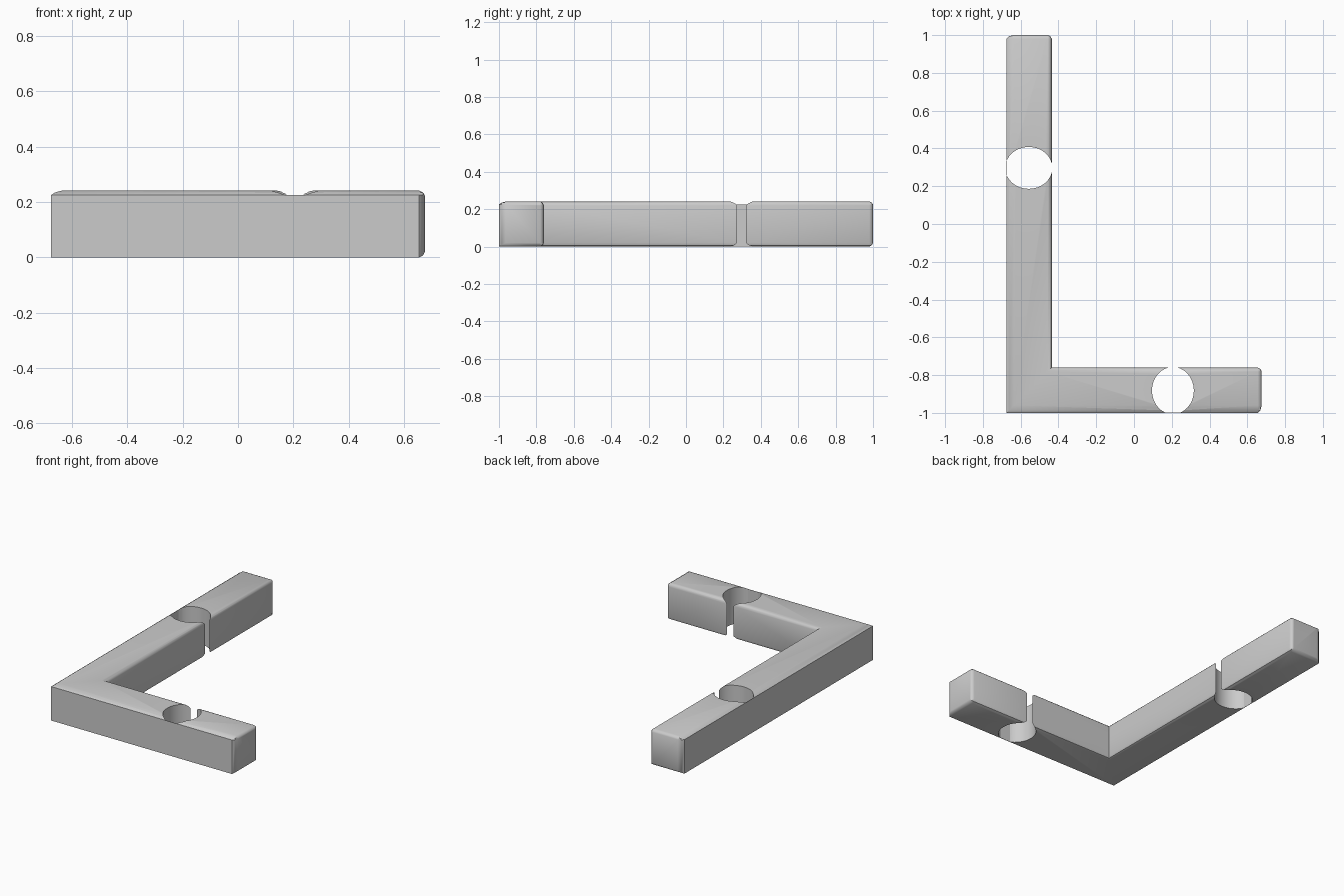
import bpy, bmesh
from mathutils import Matrix, Vector

if "Cube" in bpy.data.objects:
    bpy.data.objects.remove(bpy.data.objects["Cube"], do_unlink=True)

X, Y, W, H = 0.675, 1.0, 0.24, 0.242

grey = bpy.data.materials.new("plain grey")
grey.use_nodes = True
grey.diffuse_color = (0.6, 0.6, 0.6, 1)
grey.node_tree.nodes["Principled BSDF"].inputs["Base Color"].default_value = (0.6, 0.6, 0.6, 1)


def add_object(name, bm):
    bmesh.ops.recalc_face_normals(bm, faces=bm.faces[:])
    mesh = bpy.data.meshes.new(name)
    bm.to_mesh(mesh)
    bm.free()
    mesh.materials.append(grey)
    obj = bpy.data.objects.new(name, mesh)
    bpy.context.collection.objects.link(obj)
    return obj


# Cross-section: distance from the flat outer wall, height
section = [(0, 0), (0, 0.226), (0.014, 0.235), (0.04, H), (0.218, H), (0.228, 0.239),
           (0.236, 0.231), (W, 0.22), (W, 0.02), (0.234, 0.006), (0.22, 0)]


def shrunk(k):
    """Section drawn in towards its middle for the rounded ends."""
    return [(min(max(u, 0.035 * k), W - 0.018 * k),
             min(max(z, 0.02 * k), H - 0.018 * k)) for u, z in section]


# L-shaped beam: swept section with a mitred corner and rounded ends
end_steps = [(0, 1), (0.006, 0.4), (0.02, 0)]
rings = [[(-X + u, Y - t, z) for u, z in shrunk(k)] for t, k in end_steps]
rings.append([(-X + u, -Y + u, z) for u, z in section])
rings += [[(X - t, -Y + u, z) for u, z in shrunk(k)] for t, k in reversed(end_steps)]
bm = bmesh.new()
loops = [[bm.verts.new(p) for p in ring] for ring in rings]
n = len(section)
for a, b in zip(loops, loops[1:]):
    for i in range(n):
        j = (i + 1) % n
        bm.faces.new((a[i], a[j], b[j], b[i]))
bm.faces.new(loops[0])
bm.faces.new(loops[-1])
bmesh.ops.remove_doubles(bm, verts=bm.verts[:], dist=0.0005)
beam = add_object("corner_beam", bm)

# Oval holes, slightly wider than the beam, so they open on the inner side
for name, centre, size in (("long_arm_hole", (-0.557, 0.297), (0.125, 0.111)),
                           ("short_arm_hole", (0.206, -0.882), (0.111, 0.125))):
    bm = bmesh.new()
    bmesh.ops.create_cone(bm, cap_ends=True, segments=32, radius1=1, radius2=1, depth=1,
                          matrix=Matrix.Translation((*centre, H / 2)) @ Matrix.Diagonal((*size, 1, 1)))
    cutter = add_object(name + "_cutter", bm)
    cutter.hide_render = True
    cutter.hide_set(True)
    mod = beam.modifiers.new(name, "BOOLEAN")
    mod.operation, mod.solver, mod.object = "DIFFERENCE", "EXACT", cutter

# Bake the cuts and drop the cutters
bpy.context.view_layer.update()
evaluated = beam.evaluated_get(bpy.context.evaluated_depsgraph_get())
beam_mesh = bpy.data.meshes.new_from_object(evaluated)
beam.modifiers.clear()
beam.data = beam_mesh
beam_mesh.materials.clear()
beam_mesh.materials.append(grey)
for p in beam_mesh.polygons:
    p.material_index = 0
for obj in [o for o in bpy.data.objects if o.name.endswith("_cutter")]:
    bpy.data.objects.remove(obj, do_unlink=True)

# Thin skins that keep the outer walls closed across the holes
for name, centre, size in (("long_arm_skin", (-X + 0.001, 0.297), (0.002, 0.075)),
                           ("short_arm_skin", (0.206, -Y + 0.001), (0.075, 0.002))):
    bm = bmesh.new()
    bmesh.ops.create_cube(bm, size=1, matrix=Matrix.Translation((*centre, 0.113))
                          @ Matrix.Diagonal((*size, 0.226, 1)))
    add_object(name, bm)

# Smooth shading with sharp flat walls
bpy.ops.object.select_all(action="DESELECT")
beam.select_set(True)
bpy.context.view_layer.objects.active = beam
bpy.ops.object.shade_smooth_by_angle(angle=0.6)
